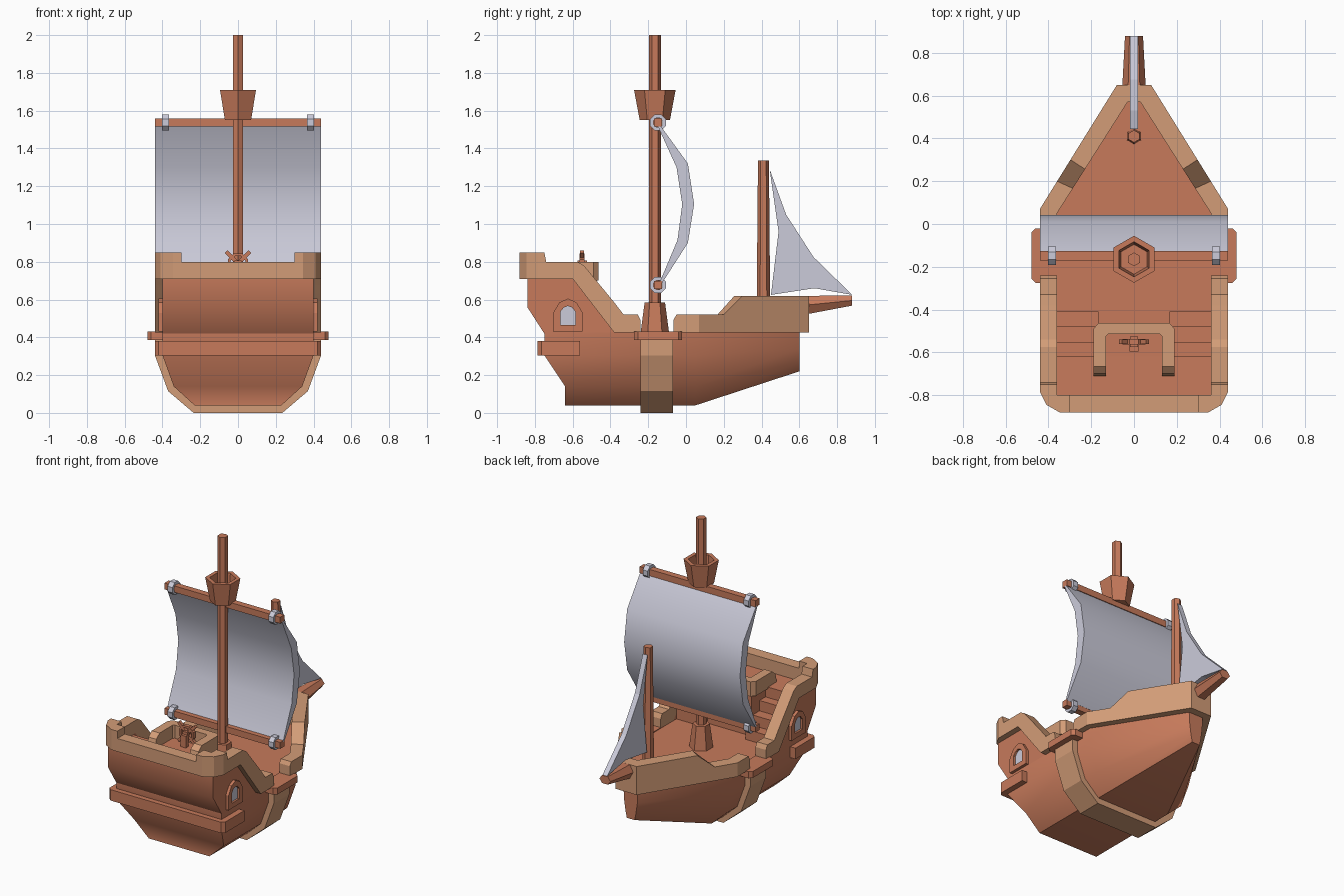
import bpy, bmesh, math
from math import sin, cos, pi, radians

if "Cube" in bpy.data.objects:
    bpy.data.objects.remove(bpy.data.objects["Cube"])


def material(name, rgb):
    m = bpy.data.materials.new(name)
    m.diffuse_color = (*rgb, 1)
    m.use_nodes = True
    m.node_tree.nodes["Principled BSDF"].inputs["Base Color"].default_value = m.diffuse_color
    return m


WOOD = material("red_brown_wood", (0.57, 0.195, 0.105))
TRIM = material("tan_trim", (0.65, 0.335, 0.185))
CLOTH = material("grey_cloth", (0.60, 0.60, 0.70))


def loft(name, rings, mat, closed=False, strip=False, smooth=None):
    """Skin equal-length rings of points; strip caps suit mirrored sections."""
    bm = bmesh.new()
    vs = [[bm.verts.new(p) for p in r] for r in rings]
    n = len(rings[0])
    for a, b in zip(vs, vs[1:] + (vs[:1] if closed else [])):
        for i in range(n):
            j = (i + 1) % n
            bm.faces.new((a[i], a[j], b[j], b[i]))
    if not closed:
        for r in (vs[0], vs[-1]):
            if strip:
                for i in range(n // 2 - 1):
                    bm.faces.new((r[i], r[i + 1], r[n - 2 - i], r[n - 1 - i]))
            else:
                bm.faces.new(r)
    bmesh.ops.remove_doubles(bm, verts=bm.verts, dist=1e-5)
    bmesh.ops.recalc_face_normals(bm, faces=bm.faces)
    me = bpy.data.meshes.new(name)
    bm.to_mesh(me)
    bm.free()
    me.materials.append(mat)
    ob = bpy.data.objects.new(name, me)
    bpy.context.collection.objects.link(ob)
    if smooth:
        bpy.ops.object.select_all(action='DESELECT')
        ob.select_set(True)
        bpy.context.view_layer.objects.active = ob
        bpy.ops.object.shade_smooth_by_angle(angle=radians(smooth))
    return ob


def prism_x(name, yz, x0, x1, mat, smooth=None):
    return loft(name, [[(x, y, z) for y, z in yz] for x in (x0, x1)], mat, smooth=smooth)


def prism_z(name, xy, z0, z1, mat):
    return loft(name, [[(x, y, z) for x, y in xy] for z in (z0, z1)], mat)


def box(name, x0, x1, y0, y1, z0, z1, mat):
    return prism_z(name, [(x0, y0), (x1, y0), (x1, y1), (x0, y1)], z0, z1, mat)


def turned(name, y, profile, mat, n=6):
    """Upright n-sided part from (radius, z) pairs, with a corner facing +y."""
    return loft(name, [[(r * sin(2 * pi * i / n), y + r * cos(2 * pi * i / n), z)
                        for i in range(n)] for r, z in profile], mat)


def wall(name, half, mat):
    """Mirrored wall from stations (outer x, y, inner x, y, bottom, top)."""
    path = half + [(-a, b, -c, d, e, f) for a, b, c, d, e, f in reversed(half)]
    return loft(name, [[(ox, oy, b), (ox, oy, t), (ix, iy, t), (ix, iy, b)]
                       for ox, oy, ix, iy, b, t in path], mat)


def mirrored(half):
    return half + [(-x, *rest) for x, *rest in reversed(half)]


# Hull: stern, midship and bow sections
STERN = [(.23, -.64, .04), (.34, -.64, .14), (.40, -.75, .305), (.40, -.75, .425)]
MID = [(x, .05, z) for x, _, z in STERN]
BOW = [(.03, .60, .22), (.04, .60, .27), (.05, .60, .34), (.055, .60, .425)]
loft("hull", [mirrored(s) for s in (STERN, MID, BOW)], WOOD, strip=True, smooth=38)

# Midship frame band
BAND = [(.235, 0), (.37, .115), (.44, .305), (.44, .39)]
loft("hull_band", [mirrored([(x, y, z) for x, z in BAND]) for y in (-.24, -.07)], TRIM)

# Boarding ledges at midship
for s in (-1, 1):
    prism_z("boarding_ledge", [(s * x, y) for x, y in (
        (.36, -.275), (.46, -.275), (.48, -.255), (.48, -.04), (.46, -.02), (.36, -.02))],
        .385, .43, WOOD)

# Stern castle, its side walls and ledge
prism_x("stern_castle", [(-.75, .42), (-.84, .56), (-.84, .715), (-.62, .71), (-.62, .42)],
        -.40, .40, WOOD, smooth=38)
prism_z("stern_ledge", [(.44, -.56), (.44, -.765), (.42, -.785),
                        (-.42, -.785), (-.44, -.765), (-.44, -.56)], .305, .38, WOOD)
box("cabin", -.17, .17, -.63, -.47, .42, .71, WOOD)
for s in (-1, 1):
    prism_x("castle_side", [(-.62, .42), (-.62, .715), (-.6, .715), (-.38, .425)],
            s * .36, s * .40, WOOD)
    for i, y in enumerate((-.41, -.48, -.555)):
        box("stair", s * .165, s * .36, -.63, y, .42, .425 + .071 * (i + 1), WOOD)

# Stern rail: sweeps up, steps up at the corners, drops across the back
SIDE = [(-.24, .425, .49), (-.255, .425, .52), (-.33, .425, .52), (-.38, .425, .585),
        (-.54, .632, .78), (-.575, .678, .80), (-.6, .71, .80), (-.74, .71, .80), (-.75, .71, .85)]
wall("stern_rail", [(.44, y, .36, y, b, t) for y, b, t in SIDE] + [
    (.44, -.785, .36, -.785, .71, .85), (.41, -.845, .36, -.80, .71, .85),
    (.345, -.882, .33, -.80, .71, .85), (.30, -.882, .30, -.80, .71, .85),
    (.299, -.882, .299, -.80, .71, .80)], TRIM)

# Bow rail: runs to the blunt tip, stepping up on the way
def bow(t, top):
    return (.44 - .36 * t, .07 + .58 * t, .36 - .33 * t, .05 + .52 * t, .425, top)


wall("bow_rail", [(.44, -.065, .36, -.065, .425, .495), (.44, -.05, .36, -.05, .425, .52),
                  bow(0, .52), bow(.224, .52), bow(.397, .62), bow(1, .62)], TRIM)

# Bowsprit
loft("bowsprit", [[(w * cos(pi * i / 3), y, c + h * sin(pi * i / 3) / sin(pi / 3))
                   for i in range(6)]
                  for y, w, c, h in ((.60, .057, .567, .052), (.88, .042, .595, .027))], WOOD)

# Side windows: raised arched frame with a pane
OUT = [(-.078, .43), (-.078, .53), (-.045, .585), (0, .605), (.045, .585), (.078, .53), (.078, .43)]
INN = [(-.04, .465), (-.04, .535), (-.022, .558), (0, .566), (.022, .558), (.04, .535), (.04, .465)]
for s in (-1, 1):
    loft("window_frame", [[(s * .395, a - .625, b), (s * .42, a - .625, b),
                           (s * .42, c - .625, d), (s * .395, c - .625, d)]
                          for (a, b), (c, d) in zip(OUT, INN)], WOOD, closed=True)
    prism_x("window_pane", [(y - .625, z) for y, z in INN], s * .398, s * .406, CLOTH)

# Helm rail on the quarterdeck, rounded down at its ends
wall("helm_rail", [(.19, y, .13, y, .70, t) for y, t in ((-.71, .73), (-.70, .77), (-.665, .80))] + [
    (.19, -.49, .13, -.525, .70, .80), (.165, -.462, .12, -.515, .70, .80)], TRIM)

# Ship's wheel: rim, diagonal spokes, hub and post
WY, WZ = -.55, .79
loft("wheel_rim", [[(r * cos(a), y, WZ + r * sin(a)) for r, y in (
    (.058, WY - .013), (.058, WY + .013), (.043, WY + .013), (.043, WY - .013))]
    for a in (pi / 8 + i * pi / 4 for i in range(8))], WOOD, closed=True)
for a in (pi / 4, 3 * pi / 4):
    c, d = cos(a), sin(a)
    prof = [(u * c - v * d, WZ + u * d + v * c)
            for u, v in ((-.09, -.01), (.09, -.01), (.09, .01), (-.09, .01))]
    loft("wheel_spoke", [[(x, y, z) for x, z in prof] for y in (WY - .01, WY + .01)], WOOD)
box("wheel_hub", -.018, .018, WY - .025, WY + .025, WZ - .018, WZ + .018, WOOD)
box("wheel_post", -.02, .02, WY - .045, WY - .015, .70, WZ, WOOD)

# Main mast with foot and hollow crow's nest
MY = -.165
turned("main_mast", MY, [(.032, .42), (.032, 2.0)], WOOD)
turned("mast_foot", MY, [(.076, .42), (.054, .585)], WOOD)
turned("crows_nest", MY, [(.08, 1.55), (.11, 1.71), (.082, 1.71), (.07, 1.59)], WOOD)

# Fore mast
turned("fore_mast", .41, [(.037, .42), (.029, 1.335)], WOOD)

# Yards with cloth rings
YY = -.148
for z in (1.537, .677):
    prism_x("yard", [(YY - .022, z - .022), (YY + .022, z - .022),
                     (YY + .022, z + .022), (YY - .022, z + .022)], -.44, .44, WOOD)
    for s in (-1, 1):
        loft("sail_ring", [[(s * x, YY + r * cos(a), z + r * sin(a)) for x, r in (
            (.365, .046), (.402, .046), (.402, .026), (.365, .026))]
            for a in (pi / 8 + i * pi / 4 for i in range(8))], CLOTH, closed=True)

# Main sail: billowing, thick in the middle
prism_x("main_sail", [(-.135, 1.52), (.01, 1.32), (.043, 1.105), (.01, .90), (-.125, .69),
                      (-.14, .69), (-.045, .915), (-.02, 1.105), (-.05, 1.30), (-.15, 1.52)],
        -.44, .44, CLOTH, smooth=38)

# Jib sail with hollow edges
prism_x("jib_sail", [(.443, 1.29), (.53, 1.05), (.675, .825), (.88, .625),
                     (.68, .66), (.45, .625), (.49, .96)], -.018, .018, CLOTH)
